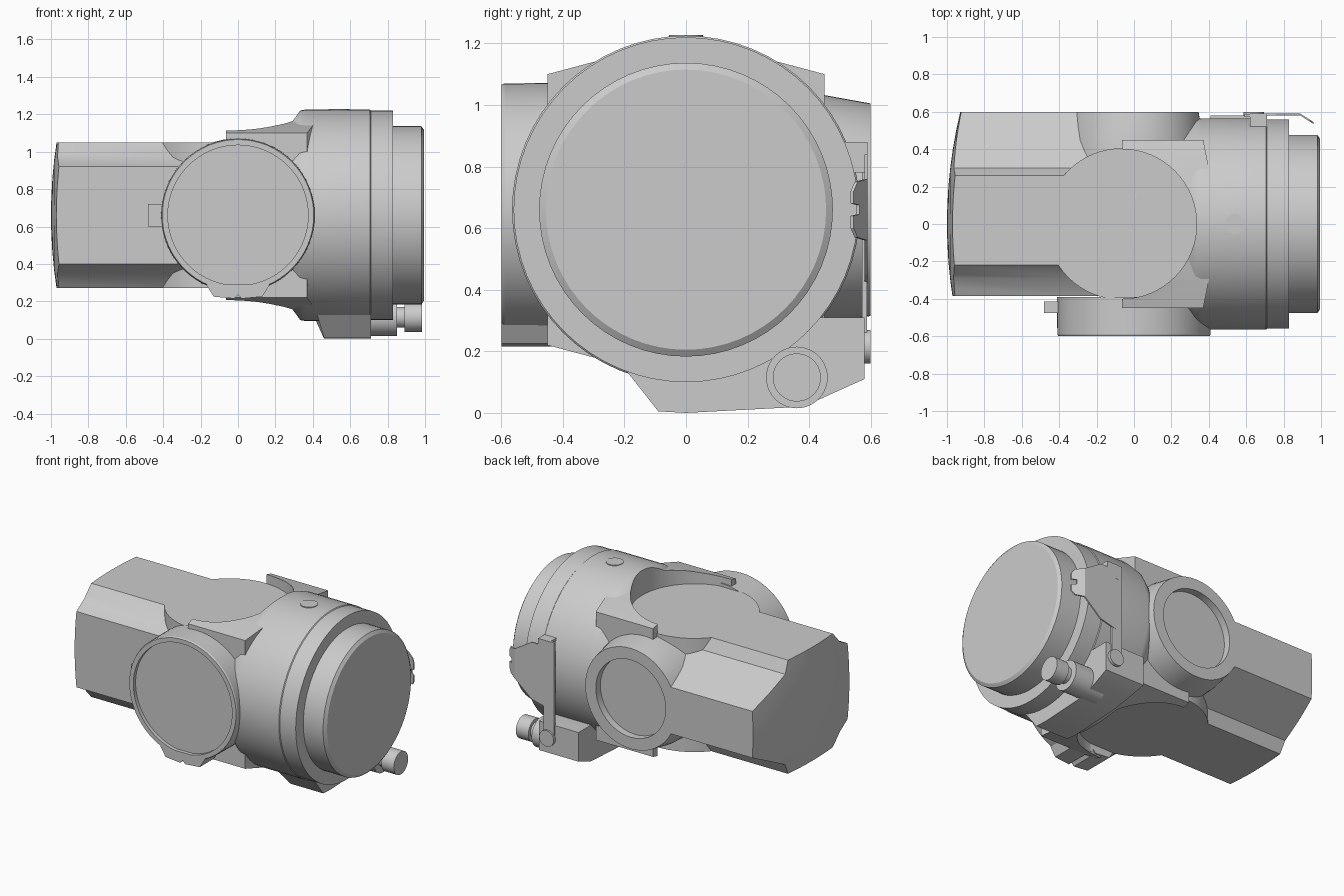
import bpy, bmesh, math
from mathutils import Vector

cube = bpy.data.objects.get("Cube")
if cube:
    bpy.data.objects.remove(cube, do_unlink=True)

grey = bpy.data.materials.new("plain grey")
grey.use_nodes = True
grey.diffuse_color = (0.6, 0.6, 0.6, 1)
grey.node_tree.nodes["Principled BSDF"].inputs["Base Color"].default_value = (0.6, 0.6, 0.6, 1)

MID = 0.66  # height of the main axes


def finish(name, bm):
    bmesh.ops.remove_doubles(bm, verts=bm.verts, dist=1e-5)
    bmesh.ops.recalc_face_normals(bm, faces=bm.faces)
    mesh = bpy.data.meshes.new(name)
    bm.to_mesh(mesh)
    bm.free()
    mesh.materials.append(grey)
    ob = bpy.data.objects.new(name, mesh)
    bpy.context.collection.objects.link(ob)
    return ob


def lathe(name, axis, centre, profile, seg=64):
    """Turn (distance along axis, radius) pairs around an axis."""
    bm = bmesh.new()
    rings = []
    for t, r in profile:
        ring = []
        for i in range(seg):
            a = math.tau * i / seg
            c, s = r * math.cos(a), r * math.sin(a)
            p = {"x": (t, c, s), "y": (c, t, s), "z": (c, s, t)}[axis]
            ring.append(bm.verts.new(Vector(p) + Vector(centre)))
        rings.append(ring)
    for a, b in zip(rings, rings[1:]):
        for i in range(seg):
            j = (i + 1) % seg
            bm.faces.new((a[i], a[j], b[j], b[i]))
    return finish(name, bm)


def prism(name, axis, points, lo, hi):
    """Extrude an outline; points are (y, z) for axis x and (x, z) for axis y."""
    bm = bmesh.new()
    ends = []
    for t in (lo, hi):
        ends.append([bm.verts.new((t, u, v) if axis == "x" else (u, t, v)) for u, v in points])
    bm.faces.new(ends[0])
    bm.faces.new(ends[1])
    n = len(points)
    for i in range(n):
        j = (i + 1) % n
        bm.faces.new((ends[0][i], ends[0][j], ends[1][j], ends[1][i]))
    return finish(name, bm)


def rect(u0, u1, v0, v1):
    return [(u0, v0), (u1, v0), (u1, v1), (u0, v1)]


def boolean(ob, cutter, operation):
    mod = ob.modifiers.new("cut", "BOOLEAN")
    mod.object = cutter
    mod.operation = operation
    mod.solver = "EXACT"
    bpy.ops.object.select_all(action="DESELECT")
    bpy.context.view_layer.objects.active = ob
    ob.select_set(True)
    bpy.ops.object.modifier_apply(modifier=mod.name)


def mirror_z(upper):
    """Complete an outline with its reflection below the main axis."""
    return upper + [(u, 2 * MID - v) for u, v in reversed(upper)]


parts = []

# Main round housing with tapered shoulder
housing = lathe("main_housing", "x", (0, 0, MID), [
    (0.0, 0), (0.0, 0.42), (0.2, 0.475), (0.33, 0.56), (0.36, 0.565), (0.705, 0.565),
    (0.71, 0.56), (0.83, 0.56), (0.83, 0)])

# Saddle block joining housing, barrel and arm
saddle = prism("saddle_block", "x",
               mirror_z([(-0.45, 1.1), (-0.3, 1.14), (0, 1.2), (0.3, 1.14), (0.45, 1.1)]),
               -0.065, 0.4)
for v in saddle.data.vertices:
    if v.co.x > 0.3 and abs(v.co.y) > 0.4:
        v.co.x = 0.37

# Round pockets above and below the saddle
for lo, hi in ((1.05, 1.5), (-0.2, 0.27)):
    cutter = lathe("pocket_cutter", "z", (-0.065, 0, 0), [(lo, 0), (lo, 0.4), (hi, 0.4), (hi, 0)])
    cutter.hide_render = True
    for ob in (housing, saddle):
        boolean(ob, cutter, "DIFFERENCE")
    bpy.data.objects.remove(cutter, do_unlink=True)
parts += [housing, saddle]

# Stepped arm with a domed end
arm = prism("arm", "x", mirror_z([(-0.385, 0.92), (-0.29, 0.97), (-0.22, 1.05),
                                  (0.26, 1.05), (0.3, 0.97), (0.6, 0.82)]), -1.1, -0.28)
R = 2.57
dome = [(R - 1 - math.sqrt(R * R - r * r), r) for r in (i / 10 for i in range(11))]
cutter = lathe("dome_cutter", "x", (0, 0, MID), dome + [(0.5, 1), (0.5, 0)])
cutter.hide_render = True
boolean(arm, cutter, "INTERSECT")
bpy.data.objects.remove(cutter, do_unlink=True)
root = prism("arm_root", "x", mirror_z([(-0.385, 0.92), (-0.29, 0.97), (-0.22, 1.05),
                                        (0.26, 1.05), (0.3, 0.97), (0.5, 0.87)]), -0.28, -0.065)
floor = lathe("pocket_floor", "z", (-0.065, 0, 0), [(0.27, 0), (0.27, 0.405), (1.05, 0.405), (1.05, 0)])
parts += [arm, root, floor]

# Front and rear barrel ends with recessed faces
parts.append(lathe("front_barrel", "y", (0, 0, MID), [
    (-0.39, 0), (-0.39, 0.412), (-0.59, 0.41), (-0.6, 0.405),
    (-0.6, 0.375), (-0.575, 0.375), (-0.575, 0)]))
parts.append(lathe("rear_barrel", "y", (0.0, 0, MID), [
    (0.25, 0), (0.25, 0.38), (0.45, 0.372), (0.6, 0.345),
    (0.6, 0.265), (0.55, 0.265), (0.55, 0)]))
parts.append(prism("front_barrel_lip", "y", [(-0.17, 0.29), (-0.13, 0.225), (-0.02, 0.215),
             (0, 0.235), (0.02, 0.215), (0.13, 0.225), (0.17, 0.29)], -0.6, -0.39))
parts.append(prism("side_tab", "y", rect(-0.48, -0.38, 0.6, 0.72), -0.475, -0.415))

# End cap and top plug
parts.append(lathe("end_cap", "x", (0, 0, MID), [
    (0.8, 0), (0.8, 0.477), (0.98, 0.477), (0.995, 0.455), (0.995, 0)]))
parts.append(lathe("top_plug", "z", (0.54, 0, 0), [(1.15, 0), (1.15, 0.055), (1.228, 0.055), (1.228, 0)], 32))

# Bottom lug with sloped edge
lug = prism("bottom_lug", "x", [(-0.22, 0.17), (-0.09, 0.005), (0, 0), (0.38, 0.02), (0.58, 0.11),
                                (0.58, 0.31), (0.3, 0.31)], 0.41, 0.71)
for v in lug.data.vertices:
    if v.co.x < 0.5 and v.co.z < 0.05:
        v.co.x = 0.46
parts.append(lug)

# Clamp screw
parts.append(lathe("clamp_screw", "x", (0, 0.36, 0.115), [
    (0.6, 0), (0.6, 0.1), (0.85, 0.1), (0.85, 0.055), (0.89, 0.055),
    (0.89, 0.078), (0.985, 0.078), (0.985, 0)], 40))

# Rear latch: pin, strap, bent plate with notch
parts.append(lathe("latch_pin", "y", (0.64, 0, 0.215), [(0.5, 0), (0.5, 0.055), (0.6, 0.055), (0.6, 0)], 32))
parts.append(prism("latch_strap", "y", rect(0.59, 0.67, 0.24, 0.88), 0.572, 0.588))
parts.append(prism("latch_block", "y", rect(0.62, 0.71, 0.78, 0.88), 0.5, 0.59))
parts.append(prism("latch_plate", "y", [(0.64, 0.42), (0.76, 0.45), (0.89, 0.56),
                                        (0.89, 0.76), (0.76, 0.84), (0.64, 0.84)], 0.58, 0.59))
tip = prism("latch_tip", "y", [(0.89, 0.56), (0.94, 0.57), (0.96, 0.6), (0.96, 0.64), (0.93, 0.645),
                               (0.93, 0.675), (0.96, 0.68), (0.96, 0.72), (0.94, 0.75), (0.89, 0.76)], 0.58, 0.59)
for v in tip.data.vertices:
    v.co.y -= max(0, v.co.x - 0.89) * 0.65
parts.append(tip)

# Smooth the round surfaces, keep edges sharp
bpy.ops.object.select_all(action="DESELECT")
for ob in parts:
    ob.select_set(True)
bpy.context.view_layer.objects.active = parts[0]
bpy.ops.object.shade_smooth_by_angle(angle=math.radians(25))
